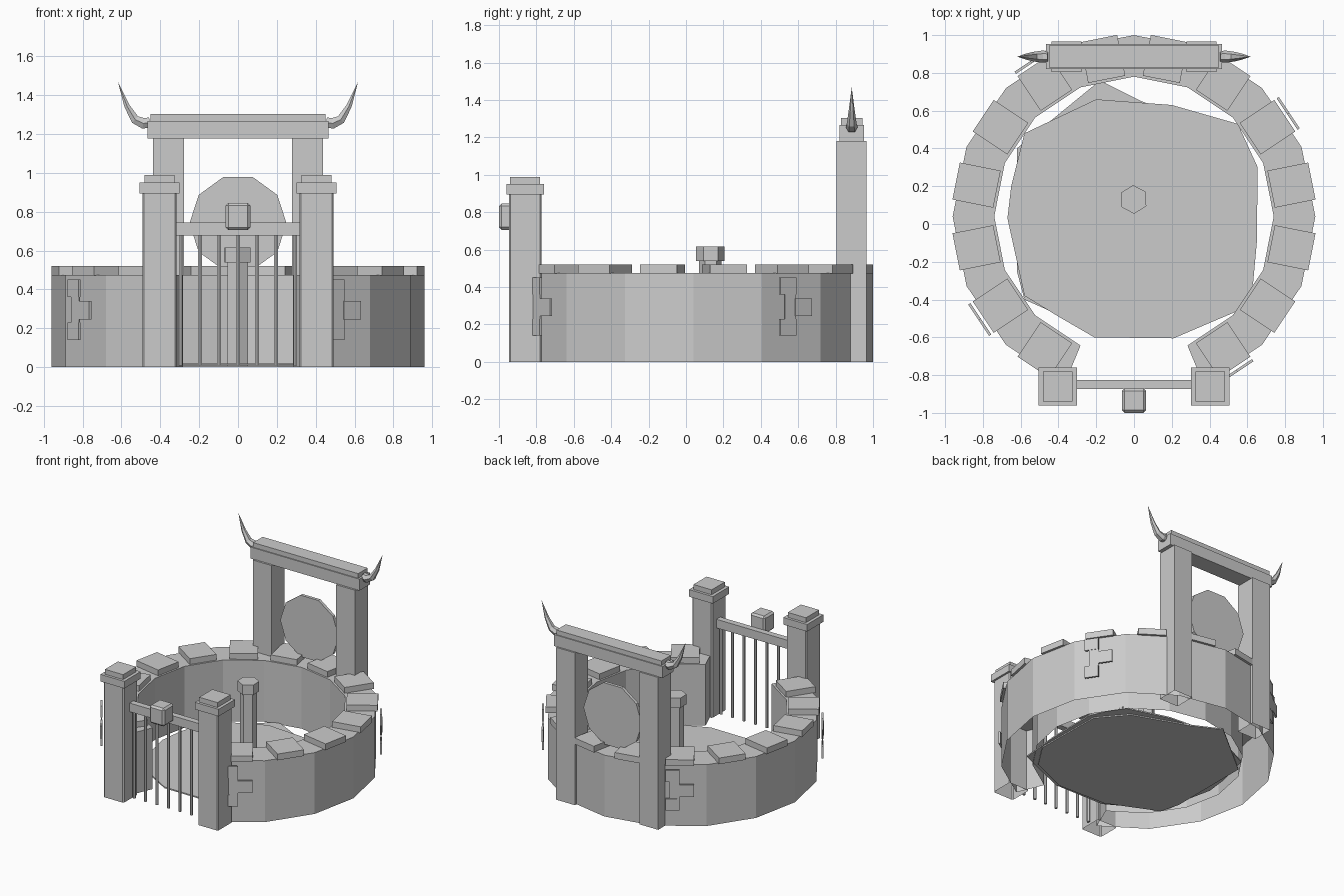
import bpy, bmesh, math
from mathutils import Vector, Matrix

if "Cube" in bpy.data.objects:
    bpy.data.objects.remove(bpy.data.objects["Cube"], do_unlink=True)

stone = bpy.data.materials.new("plain_grey")
stone.use_nodes = True
GREY = (0.6, 0.6, 0.6, 1)
stone.diffuse_color = GREY
stone.node_tree.nodes["Principled BSDF"].inputs["Base Color"].default_value = GREY

CY = 0.04               # centre of the ring along y
STEP = math.tau / 16    # one wall segment


def finish(name, bm, open_bottom=False):
    bmesh.ops.recalc_face_normals(bm, faces=bm.faces[:])
    if open_bottom:
        low = min(v.co.z for v in bm.verts) + 0.001
        under = [f for f in bm.faces if all(v.co.z < low for v in f.verts)]
        bmesh.ops.delete(bm, geom=under, context='FACES')
    mesh = bpy.data.meshes.new(name)
    bm.to_mesh(mesh)
    bm.free()
    mesh.materials.append(stone)
    obj = bpy.data.objects.new(name, mesh)
    bpy.context.collection.objects.link(obj)
    return obj


def add_box(bm, x, y, z, matrix=Matrix()):
    """Box from (low, high) ranges, moved by a matrix."""
    size = Matrix.Diagonal((x[1] - x[0], y[1] - y[0], z[1] - z[0], 1))
    mid = Matrix.Translation((sum(x) / 2, sum(y) / 2, sum(z) / 2))
    return bmesh.ops.create_cube(bm, size=1, matrix=matrix @ mid @ size)


def box(name, x, y, z, bevel=0, open_bottom=False):
    bm = bmesh.new()
    add_box(bm, x, y, z)
    if bevel:
        edges = bm.edges[:]
        if open_bottom:  # only the upright corners
            edges = [e for e in edges if abs(e.verts[0].co.z - e.verts[1].co.z) > 0.01]
        bmesh.ops.bevel(bm, geom=edges, offset=bevel, segments=1, affect='EDGES')
    return finish(name, bm, open_bottom)


def around(angle, radius=0):
    return (Matrix.Translation((0, CY, 0)) @ Matrix.Rotation(angle, 4, 'Z')
            @ Matrix.Translation((radius, 0, 0)))


def prism(bm, radius, z0, z1, sides, matrix=Matrix()):
    place = matrix @ Matrix.Translation((0, 0, (z0 + z1) / 2))
    bmesh.ops.create_cone(bm, cap_ends=True, segments=sides, radius1=radius,
                          radius2=radius, depth=z1 - z0, matrix=place)


def slab(name, points, z0, z1):
    bm = bmesh.new()
    face = bm.faces.new([bm.verts.new((x, y, z0)) for x, y in points])
    out = bmesh.ops.extrude_face_region(bm, geom=[face], use_keep_orig=True)
    for v in out["geom"]:
        if isinstance(v, bmesh.types.BMVert):
            v.co.z = z1
    return finish(name, bm)


# Ring wall, open for two segments at the gate
bm = bmesh.new()
sections = []
for i in range(15):
    m = around(STEP * (i - 3))
    sections.append([bm.verts.new(m @ Vector((r, 0, z)))
                     for r, z in ((0.96, 0), (0.96, 0.475), (0.74, 0.475), (0.74, 0))])
for a, b in zip(sections, sections[1:]):
    for k in range(4):
        n = (k + 1) % 4
        bm.faces.new((a[k], a[n], b[n], b[k]))
bm.faces.new(sections[0])
bm.faces.new(sections[-1])
finish("ring_wall", bm, True)

# Coping stones, one per wall segment
bm = bmesh.new()
for i in range(14):
    add_box(bm, (-0.11, 0.11), (-0.1, 0.1), (0.472, 0.52), around(STEP * (i - 2.5), 0.85))
finish("coping_stones", bm)

# Thin brick clusters standing just off the wall
bm = bmesh.new()
bricks = [(-0.1, 0, 0.36, 0.45), (-0.005, 0.1, 0.245, 0.34),
          (-0.1, 0, 0.14, 0.23), (-0.07, 0, 0.23, 0.36)]
for i in range(4):
    for n, (t0, t1, z0, z1) in enumerate(bricks):
        thick = 0.004 if n == 3 else 0.007
        add_box(bm, (-thick, thick), (t0, t1), (z0, z1),
                around(STEP * 1.5 + i * math.pi / 2, 0.982))
finish("brick_plates", bm)

# Irregular floor in two thin layers
slab("floor_upper", [(-0.2, 0.66), (-0.58, 0.48), (-0.65, 0.2), (-0.67, 0.03),
                     (-0.58, -0.38), (-0.4, -0.49), (-0.21, -0.6), (0.21, -0.605),
                     (0.62, -0.43), (0.65, -0.1), (0.655, 0.3), (0.55, 0.53), (0.2, 0.63)],
     0.01, 0.02)
slab("floor_lower", [(-0.18, 0.76), (-0.62, 0.4), (-0.62, 0.05), (-0.62, -0.25),
                     (-0.58, -0.4), (-0.2, -0.57), (0.2, -0.58), (0.5, -0.45),
                     (0.63, -0.25), (0.62, 0.3), (0.45, 0.5), (0.04, 0.65)],
     0.0, 0.009)

# Central six-sided pillar with a wider cap
spot = Matrix.Translation((-0.002, 0.13, 0)) @ Matrix.Rotation(math.radians(2), 4, 'Z')
bm = bmesh.new()
prism(bm, 0.06, 0, 0.545, 6, spot)
finish("centre_pillar", bm, True)
bm = bmesh.new()
prism(bm, 0.076, 0.54, 0.617, 6, spot)
finish("centre_pillar_cap", bm)

# Gate posts, arch posts and horns on both sides
for side, word in ((1, "left"), (-1, "right")):
    def span(mid, half):
        return (side * mid - half, side * mid + half)

    def deep(half):
        return (-0.86 - half, -0.86 + half)

    box("gate_post_" + word, span(0.404, 0.087), deep(0.087), (0, 0.895), 0.008, True)
    box("gate_post_cap_" + word, span(0.404, 0.102), deep(0.1), (0.895, 0.95))
    box("gate_post_top_" + word, span(0.404, 0.078), deep(0.08), (0.95, 0.988))
    box("arch_post_" + word, span(0.357, 0.08), (0.805, 0.965), (0, 1.18), 0, True)

    # Horn: a tapering six-sided sweep
    bm = bmesh.new()
    path = [(0.455, 1.26), (0.487, 1.255), (0.53, 1.275), (0.572, 1.345)]
    rings = []
    for k, (x, z) in enumerate(path):
        lean = (-0.1, 0.2, 0.75, 1.15)[k]
        r = (0.03, 0.032, 0.026, 0.016)[k]
        ring = []
        for s in range(6):
            a = s * math.tau / 6
            up = r * math.sin(a)
            ring.append(bm.verts.new((side * (x - up * math.sin(lean)),
                                      0.886 + r * math.cos(a), z + up * math.cos(lean))))
        rings.append(ring)
    tip = bm.verts.new((side * 0.618, 0.886, 1.468))
    for a, b in zip(rings, rings[1:]):
        for s in range(6):
            n = (s + 1) % 6
            bm.faces.new((a[s], a[n], b[n], b[s]))
    for s in range(6):
        bm.faces.new((rings[-1][s], rings[-1][(s + 1) % 6], tip))
    bm.faces.new(rings[0])
    finish("horn_" + word, bm)

# Arch beams
box("arch_beam", (-0.466, 0.466), (0.82, 0.952), (1.178, 1.267))
box("arch_beam_top", (-0.45, 0.45), (0.828, 0.944), (1.267, 1.303))

# Ten-sided gong hanging in the arch
bm = bmesh.new()
hang = Matrix.Translation((0, 0.886, 0.74)) @ Matrix.Rotation(math.pi / 2, 4, 'X')
prism(bm, 0.25, -0.012, 0.012, 10, hang @ Matrix.Rotation(math.pi / 2, 4, 'Z'))
finish("gong", bm)

# Gate rail, bars and lock block
box("gate_rail", (-0.32, 0.32), (-0.873, -0.826), (0.678, 0.745))
bm = bmesh.new()
for i in range(7):
    prism(bm, 0.011, 0.008, 0.69, 6, Matrix.Translation(((i - 3) * 0.098, -0.85, 0)))
finish("gate_bars", bm)
box("gate_lock", (-0.064, 0.064), (-1.0, -0.87), (0.706, 0.846), 0.014)
